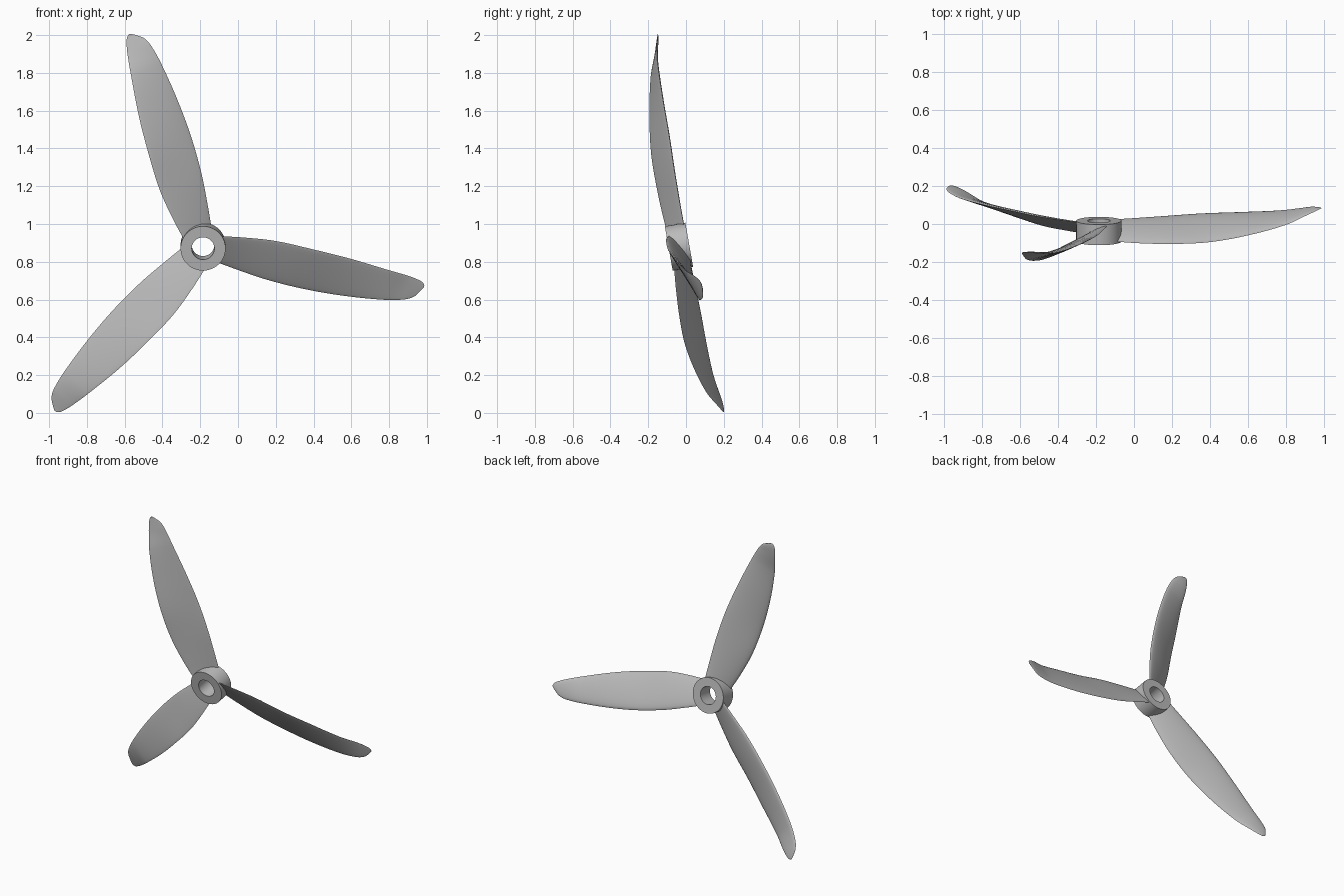
import bpy, bmesh, math
from mathutils import Matrix, Vector

cube = bpy.data.objects.get("Cube")
if cube:
    bpy.data.objects.remove(cube, do_unlink=True)

grey = bpy.data.materials.new("plain grey")
grey.use_nodes = True
colour = (0.5, 0.5, 0.5, 1)
grey.diffuse_color = colour
grey.node_tree.nodes["Principled BSDF"].inputs["Base Color"].default_value = colour

# Rotor frame: local z is the shaft, local y points up and leans forward
TILT = math.radians(10)
CENTRE = Vector((-0.185, -0.037, 0.88))
frame = Matrix((
    (1, 0, 0),
    (0, -math.sin(TILT), math.cos(TILT)),
    (0, math.cos(TILT), math.sin(TILT)),
)).transposed().to_4x4()
frame = Matrix.Translation(CENTRE) @ frame


def finish(name, bm, matrix):
    bmesh.ops.transform(bm, matrix=matrix, verts=bm.verts)
    bmesh.ops.recalc_face_normals(bm, faces=bm.faces)
    mesh = bpy.data.meshes.new(name)
    bm.to_mesh(mesh)
    bm.free()
    mesh.materials.append(grey)
    obj = bpy.data.objects.new(name, mesh)
    bpy.context.collection.objects.link(obj)
    bpy.ops.object.select_all(action="DESELECT")
    obj.select_set(True)
    bpy.context.view_layer.objects.active = obj
    bpy.ops.object.shade_smooth_by_angle(angle=math.radians(40))


def loft(bm, rings, close_ends):
    loops = [[bm.verts.new(p) for p in ring] for ring in rings]
    pairs = list(zip(loops, loops[1:]))
    if not close_ends:
        pairs.append((loops[-1], loops[0]))
    for a, b in pairs:
        n = len(a)
        for i in range(n):
            j = (i + 1) % n
            bm.faces.new((a[i], a[j], b[j], b[i]))
    if close_ends:
        bm.faces.new(loops[0])
        bm.faces.new(loops[-1])


# Hub: a plain ring with a through bore
def circle(radius, z, n=64):
    return [(radius * math.cos(math.tau * i / n), radius * math.sin(math.tau * i / n), z)
            for i in range(n)]


HALF, OUTER, BORE = 0.055, 0.119, 0.06
bm = bmesh.new()
loft(bm, [circle(BORE, -HALF), circle(OUTER, -HALF), circle(OUTER, HALF), circle(BORE, HALF)], False)
finish("hub", bm, frame)

# Blade stations: radius, leading edge (side, depth), trailing edge (side, depth)
STATIONS = [
    (0.07, 0.08, -0.045, -0.072, 0.045),
    (0.2, 0.1, -0.055, -0.093, 0.044),
    (0.37, 0.116, -0.062, -0.116, 0.045),
    (0.575, 0.11, -0.06, -0.127, 0.05),
    (0.78, 0.095, -0.034, -0.122, 0.051),
    (0.99, 0.067, 0.01, -0.103, 0.056),
    (1.1, 0.05, 0.052, -0.082, 0.068),
    (1.15, 0.038, 0.07, -0.058, 0.078),
    (1.18, 0.026, 0.08, -0.02, 0.083),
    (1.192, 0.012, 0.083, 0.0, 0.084),
]


def smooth_stations(rows, steps=5):
    # Cubic interpolation with slopes measured against the radius
    def slope(i, k):
        a, b = rows[max(i - 1, 0)], rows[min(i + 1, len(rows) - 1)]
        return (b[k] - a[k]) / (b[0] - a[0])
    out = []
    for i in range(len(rows) - 1):
        a, b = rows[i], rows[i + 1]
        h = b[0] - a[0]
        for s in range(steps):
            t = s / steps
            row = [a[0] + h * t]
            for k in range(1, len(a)):
                row.append((2*t**3 - 3*t**2 + 1) * a[k] + (t**3 - 2*t**2 + t) * h * slope(i, k)
                           + (3*t**2 - 2*t**3) * b[k] + (t**3 - t**2) * h * slope(i + 1, k))
            out.append(row)
    out.append(rows[-1])
    return out


def foil(row, n=12):
    # Nearly flat front and a gently domed back
    r, ls, lw, ts, tw = row
    lead, trail = Vector((r, ls, lw)), Vector((r, ts, tw))
    chord = trail - lead
    normal = Vector((0, chord.z, -chord.y))
    ring = []
    for i in range(2 * n):
        a = math.pi * i / n
        bulge = 0.085 if i < n else 0.02
        ring.append(lead + chord * (1 - math.cos(a)) / 2 + normal * bulge * math.sin(a))
    return ring


rings = [foil(row) for row in smooth_stations(STATIONS)]
for name, angle in (("right_lower_blade", 228.7), ("upper_blade", 108.7), ("left_blade", -11.3)):
    bm = bmesh.new()
    loft(bm, rings, True)
    finish(name, bm, frame @ Matrix.Rotation(math.radians(angle), 4, "Z"))
